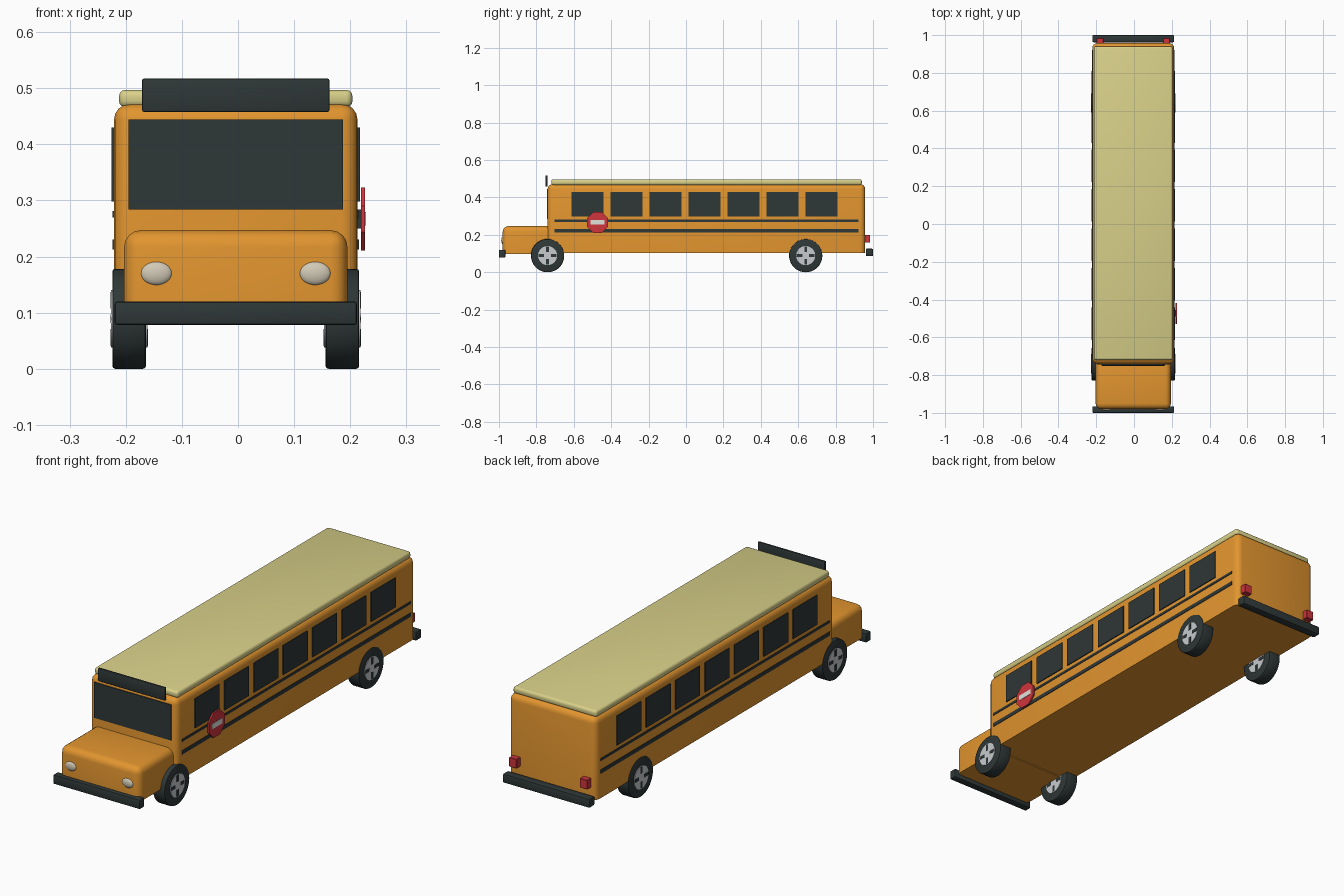
import bpy, bmesh, math
from mathutils import Matrix, Vector

if "Cube" in bpy.data.objects:
    bpy.data.objects.remove(bpy.data.objects["Cube"])

CX = -0.004  # centreline of the vehicle


def material(name, r, g, b):
    m = bpy.data.materials.new(name)
    m.diffuse_color = (r, g, b, 1)
    m.use_nodes = True
    m.node_tree.nodes["Principled BSDF"].inputs["Base Color"].default_value = m.diffuse_color
    return m


YELLOW = material("bus yellow", 0.76, 0.30, 0.028)
CREAM = material("roof cream", 0.69, 0.63, 0.25)
DARK = material("dark grey", 0.028, 0.038, 0.038)
RED = material("signal red", 0.62, 0.035, 0.045)
LAMP = material("lamp ivory", 0.65, 0.59, 0.47)
SILVER = material("hub silver", 0.58, 0.60, 0.62)
WHITE = material("sign white", 0.75, 0.75, 0.72)


def finish(bm, name, mat, smooth=True):
    bmesh.ops.recalc_face_normals(bm, faces=bm.faces)
    me = bpy.data.meshes.new(name)
    bm.to_mesh(me)
    bm.free()
    me.materials.append(mat)
    ob = bpy.data.objects.new(name, me)
    bpy.context.collection.objects.link(ob)
    if smooth:
        bpy.ops.object.select_all(action='DESELECT')
        ob.select_set(True)
        bpy.context.view_layer.objects.active = ob
        bpy.ops.object.shade_smooth_by_angle(angle=math.radians(35))
    return ob


def box(name, mat, x, y, z, bevel=0, segments=3, flat_base=False):
    """Box from (min, max) ranges, optionally rounded; x is relative to CX."""
    bm = bmesh.new()
    bmesh.ops.create_cube(bm, size=1)
    for v in bm.verts:
        v.co = Vector((CX + x[v.co.x > 0], y[v.co.y > 0], z[v.co.z > 0]))
    if bevel:
        edges = [e for e in bm.edges
                 if not flat_base or any(v.co.z > z[0] + 1e-4 for v in e.verts)]
        bmesh.ops.bevel(bm, geom=edges, offset=bevel, segments=segments,
                        profile=0.5, affect='EDGES')
    return finish(bm, name, mat, bool(bevel))


def disc(name, mat, x, y, z, radius, depth, sides=32, bevel=0, turn=0):
    """Cylinder with its axis along x."""
    bm = bmesh.new()
    bmesh.ops.create_cone(bm, cap_ends=True, segments=sides, radius1=radius,
                          radius2=radius, depth=depth)
    if bevel:
        rims = [e for e in bm.edges if abs(e.verts[0].co.z - e.verts[1].co.z) < 1e-5]
        bmesh.ops.bevel(bm, geom=rims, offset=bevel, segments=2, profile=0.5,
                        affect='EDGES')
    bm.transform(Matrix.Translation((CX + x, y, z))
                 @ Matrix.Rotation(math.pi / 2, 4, 'Y') @ Matrix.Rotation(turn, 4, 'Z'))
    return finish(bm, name, mat, sides > 8)


# Main shell, bonnet and roof
box("body", YELLOW, (-0.217, 0.217), (-0.74, 0.958), (0.102, 0.472), 0.028, 4, True)
box("bonnet", YELLOW, (-0.199, 0.199), (-0.98, -0.70), (0.098, 0.247), 0.03, 4, True)
box("roof", CREAM, (-0.208, 0.208), (-0.72, 0.94), (0.466, 0.497), 0.011)

# Bumpers, windscreen and header board
box("front_bumper", DARK, (-0.216, 0.216), (-1.0, -0.966), (0.078, 0.12), 0.005, 2)
box("rear_bumper", DARK, (-0.216, 0.216), (0.962, 1.0), (0.086, 0.126), 0.005, 2)
box("windscreen", DARK, (-0.191, 0.191), (-0.744, -0.736), (0.284, 0.444))
box("header_board", DARK, (-0.167, 0.167), (-0.751, -0.741), (0.458, 0.517), 0.003, 2)

for s, side in ((-1, "left"), (1, "right")):
    # Side windows and stripes
    outer = sorted((s * 0.214, s * 0.2215))
    for i in range(7):
        yc = -0.527 + i * 0.2086
        box(f"{side}_window_{i + 1}", DARK, outer, (yc - 0.086, yc + 0.086),
            (0.298, 0.43))
    trim = sorted((s * 0.214, s * 0.2195))
    box(f"{side}_upper_stripe", DARK, trim, (-0.703, 0.922), (0.27, 0.281))
    box(f"{side}_lower_stripe", DARK, trim, (-0.703, 0.922), (0.213, 0.23))

    # Headlight and tail light
    bm = bmesh.new()
    bmesh.ops.create_uvsphere(bm, u_segments=24, v_segments=12, radius=1)
    bm.transform(Matrix.Translation((CX + s * 0.1415, -0.978, 0.17))
                 @ Matrix.Diagonal((0.028, 0.01, 0.021, 1)))
    finish(bm, f"{side}_headlight", LAMP)
    box(f"{side}_tail_light", RED, sorted((s * 0.157, s * 0.195)),
        (0.956, 0.985), (0.158, 0.20), 0.002, 1)

    # Wheels with slotted hubs
    for yc, end in ((-0.74, "front"), (0.64, "rear")):
        name = f"{side}_{end}"
        disc(f"{name}_tire", DARK, s * 0.19, yc, 0.089, 0.089, 0.06, 40, 0.005)
        disc(f"{name}_hub", SILVER, s * 0.19, yc, 0.089, 0.051, 0.065)
        for k in range(4):
            bm = bmesh.new()
            bmesh.ops.create_cube(bm, size=1)
            bm.transform(Matrix.Translation((CX + s * 0.19, yc, 0.089))
                         @ Matrix.Rotation(k * math.pi / 2, 4, 'X')
                         @ Matrix.Translation((0, 0.033, 0))
                         @ Matrix.Diagonal((0.067, 0.03, 0.015, 1)))
            finish(bm, f"{name}_hub_slot_{k + 1}", DARK, False)

# Stop sign on the right side
disc("stop_sign", RED, 0.227, -0.473, 0.267, 0.0605, 0.007, 8, 0, math.pi / 8)
box("stop_sign_bar", WHITE, (0.228, 0.232), (-0.511, -0.435), (0.255, 0.279))
box("stop_sign_bracket", DARK, (0.214, 0.225), (-0.49, -0.456), (0.25, 0.284))
